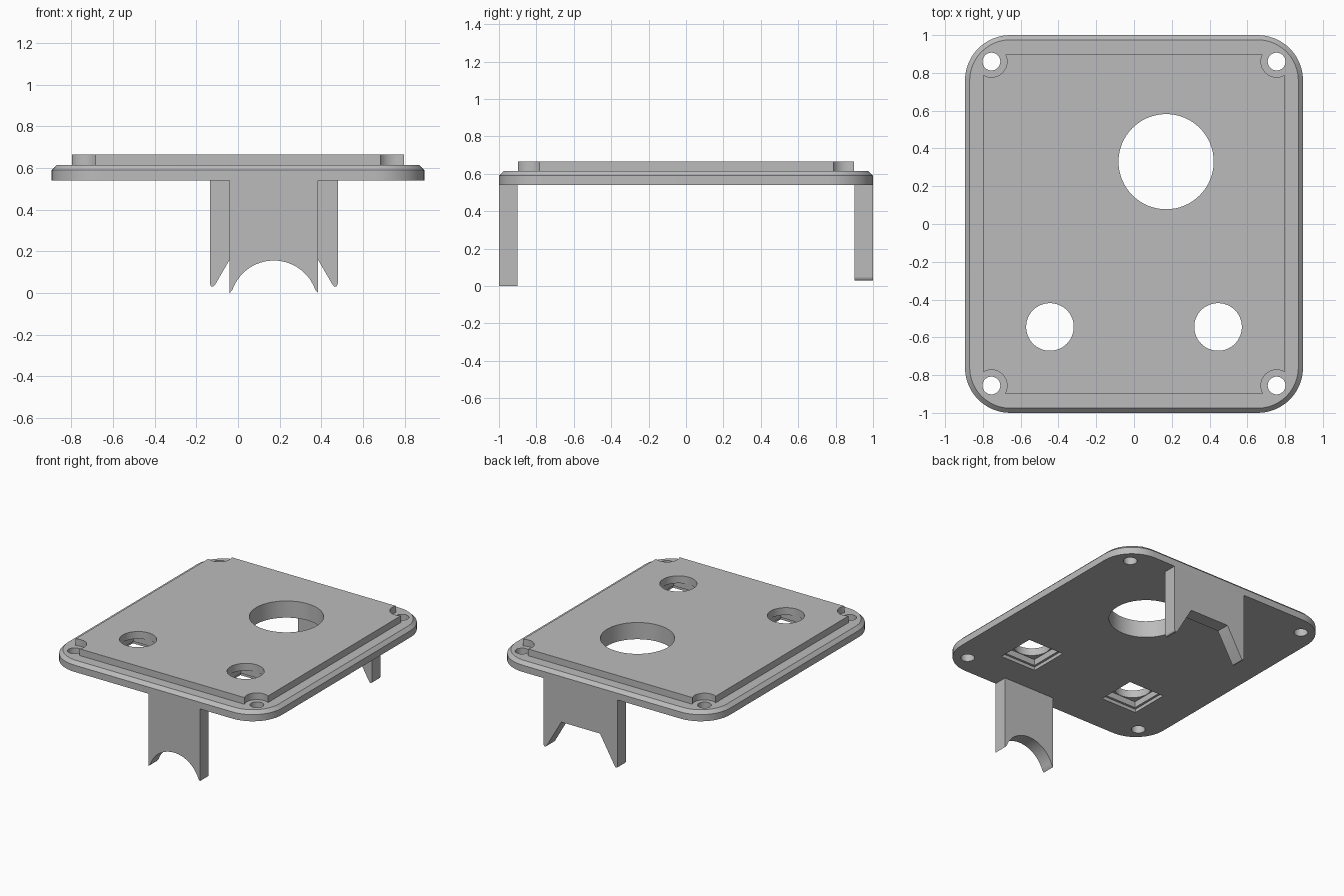
import bpy, bmesh, math

if "Cube" in bpy.data.objects:
    bpy.data.objects.remove(bpy.data.objects["Cube"])

grey = bpy.data.materials.new("plain grey")
grey.use_nodes = True
grey.diffuse_color = (0.5, 0.5, 0.5, 1)
grey.node_tree.nodes["Principled BSDF"].inputs["Base Color"].default_value = (0.5, 0.5, 0.5, 1)


def loft(name, rings):
    """Skin a stack of matching closed 3D loops and cap both ends."""
    bm = bmesh.new()
    loops = [[bm.verts.new(p) for p in ring] for ring in rings]
    n = len(loops[0])
    for a, b in zip(loops, loops[1:]):
        for i in range(n):
            j = (i + 1) % n
            bm.faces.new((a[i], a[j], b[j], b[i]))
    bm.faces.new(loops[0][::-1])
    bm.faces.new(loops[-1])
    bmesh.ops.recalc_face_normals(bm, faces=bm.faces)
    mesh = bpy.data.meshes.new(name)
    bm.to_mesh(mesh)
    bm.free()
    mesh.materials.append(grey)
    obj = bpy.data.objects.new(name, mesh)
    bpy.context.collection.objects.link(obj)
    return obj


def arc(cx, cy, r, start, end, steps):
    angles = [math.radians(start + (end - start) * i / steps) for i in range(steps + 1)]
    return [(cx + r * math.cos(a), cy + r * math.sin(a)) for a in angles]


def rounded_rect(hx, hy, r):
    pts = []
    for sx, sy, start in ((1, 1, 0), (-1, 1, 90), (-1, -1, 180), (1, -1, 270)):
        pts += arc(sx * (hx - r), sy * (hy - r), r, start, start + 90, 12)
    return pts


def at_z(pts, z):
    return [(x, y, z) for x, y in pts]


def cylinder(name, x, y, r, z0, z1):
    ring = arc(x, y, r, 0, 360, 64)[:-1]
    return loft(name, [at_z(ring, z0), at_z(ring, z1)])


def box(name, x, y, hx, hy, z0, z1):
    ring = [(x - hx, y - hy), (x + hx, y - hy), (x + hx, y + hy), (x - hx, y + hy)]
    return loft(name, [at_z(ring, z0), at_z(ring, z1)])


def combine(target, others, operation):
    """Apply booleans one by one and discard the tools."""
    for other in others:
        mod = target.modifiers.new("cut", "BOOLEAN")
        mod.operation, mod.solver, mod.object = operation, "EXACT", other
        graph = bpy.context.evaluated_depsgraph_get()
        mesh = bpy.data.meshes.new_from_object(target.evaluated_get(graph))
        target.modifiers.clear()
        target.data = mesh
        bpy.data.objects.remove(other)


BOTTOM, RIM, TOP = 0.54, 0.615, 0.665
screws = [(sx * 0.755, y) for sx in (-1, 1) for y in (0.86, -0.855)]

# Rounded plate with a chamfered upper rim
plate = loft("lid_plate", [
    at_z(rounded_rect(0.895, 1.0, 0.24), BOTTOM),
    at_z(rounded_rect(0.895, 1.0, 0.24), 0.59),
    at_z(rounded_rect(0.87, 0.975, 0.215), RIM)])

# Raised inner step, scooped out around the screws
step = box("raised_step", 0, 0, 0.797, 0.897, 0.6, TOP)
combine(step, [cylinder("scoop", x, y, 0.083, 0.55, 0.75) for x, y in screws], "DIFFERENCE")
combine(plate, [step], "UNION")

# Screw holes, large opening and two button holes with stepped square pockets
cutters = [cylinder("screw_hole", x, y, 0.047, 0.4, 0.8) for x, y in screws]
cutters.append(cylinder("large_hole", 0.17, 0.33, 0.252, 0.4, 0.8))
for x in (-0.445, 0.445):
    cutters.append(cylinder("button_hole", x, -0.545, 0.126, 0.4, 0.8))
    cutters.append(box("outer_pocket", x, -0.545, 0.147, 0.147, 0.4, 0.565))
    cutters.append(box("inner_pocket", x, -0.545, 0.13, 0.13, 0.4, 0.61))
combine(plate, cutters, "DIFFERENCE")


def leg(name, profile, y0, y1):
    return loft(name, [[(x, y, z) for x, z in profile] for y in (y0, y1)])


# Front leg with a round cradle cut in its foot
cradle = arc(0.172, -0.055, 0.211, 165, 15, 32)
cradle = [(x, z) for x, z in cradle if z > 0]
front = [(-0.04, BOTTOM), (-0.04, 0)] + cradle + [(0.385, 0), (0.385, BOTTOM)]
front_leg = leg("front_leg", front, -1.0, -0.9)

# Wider back leg with an angular notch, mirrored about its centre line
half = [(0.307, BOTTOM), (0.307, 0.045), (0.302, 0.033), (0.292, 0.03),
        (0.283, 0.038), (0.16, 0.25)]
back = [(0.172 + x, z) for x, z in half] + [(0.172 - x, z) for x, z in reversed(half)]
back_leg = leg("back_leg", back, 0.9, 1.0)

# Smooth round walls, keep hard edges
bpy.ops.object.select_all(action="DESELECT")
for obj in (plate, front_leg, back_leg):
    obj.select_set(True)
bpy.context.view_layer.objects.active = plate
bpy.ops.object.shade_smooth_by_angle(angle=math.radians(20))
